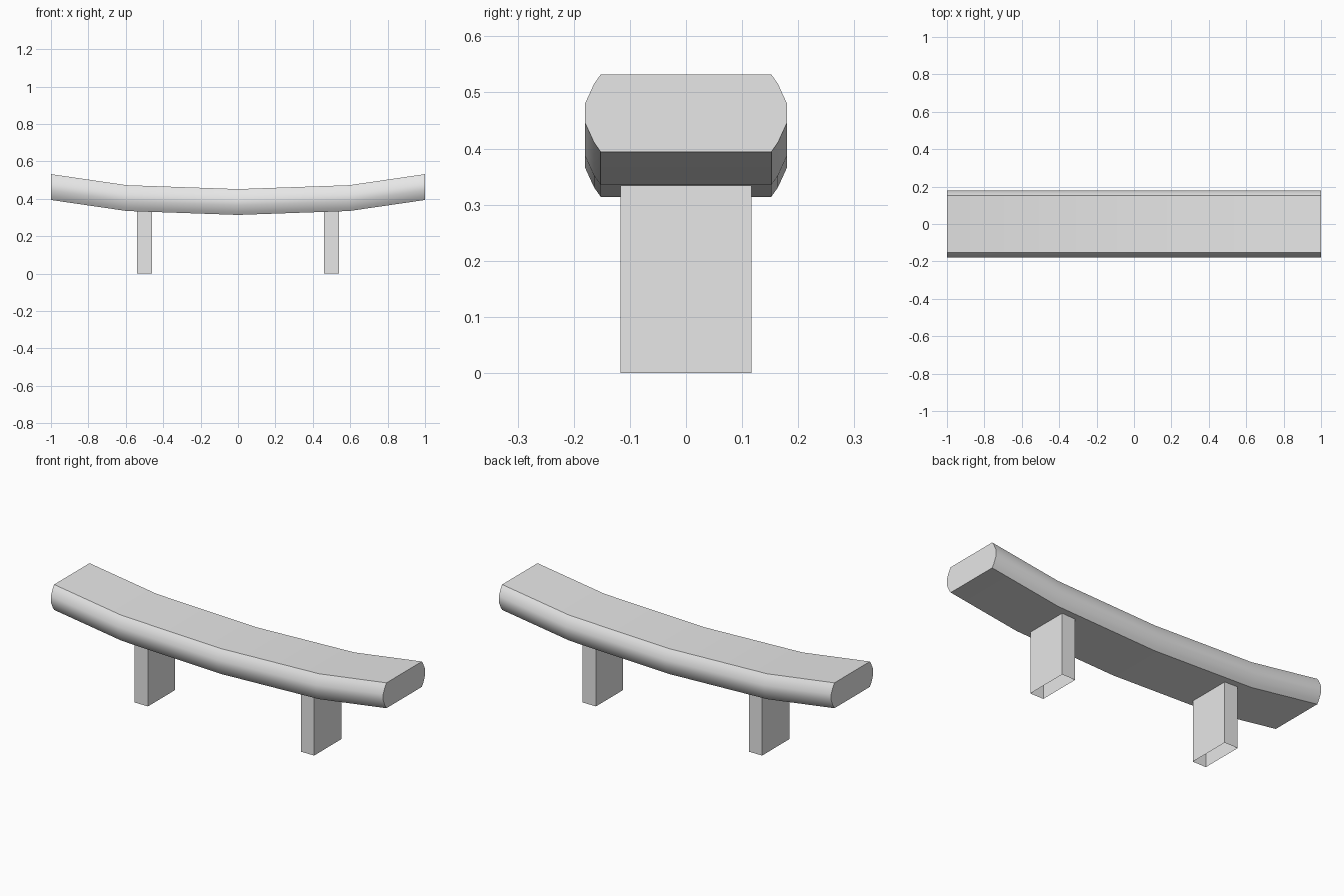
import bpy
import bmesh

cube = bpy.data.objects.get("Cube")
if cube:
    bpy.data.objects.remove(cube, do_unlink=True)

stone = bpy.data.materials.new("pale_grey_stone")
stone.use_nodes = True
GREY = (0.8, 0.8, 0.8, 1.0)
stone.diffuse_color = GREY
stone.node_tree.nodes["Principled BSDF"].inputs["Base Color"].default_value = GREY


def finish(bm, name):
    """Turn a bmesh into a named, coloured object."""
    bmesh.ops.recalc_face_normals(bm, faces=bm.faces)
    mesh = bpy.data.meshes.new(name)
    bm.to_mesh(mesh)
    bm.free()
    mesh.materials.append(stone)
    obj = bpy.data.objects.new(name, mesh)
    bpy.context.collection.objects.link(obj)
    return obj


# Seat: rounded-edge slab section swept along a sagging path
edge = [(0.152, 0.069), (0.164, 0.052), (0.18, 0.017)]
edge += [(y, -z) for y, z in reversed(edge)]
section = edge + [(-y, z) for y, z in reversed(edge)]
path = [(-1, 0.463), (-0.595, 0.404), (0, 0.383), (0.595, 0.404), (1, 0.463)]

bm = bmesh.new()
rings = [[bm.verts.new((x, y, h + z)) for y, z in section] for x, h in path]
count = len(section)
for a, b in zip(rings, rings[1:]):
    for i in range(count):
        j = (i + 1) % count
        bm.faces.new((a[i], a[j], b[j], b[i]))
bm.faces.new(rings[0])
bm.faces.new(rings[-1])
seat = finish(bm, "seat")

bpy.ops.object.select_all(action="DESELECT")
seat.select_set(True)
bpy.context.view_layer.objects.active = seat
bpy.ops.object.shade_smooth_by_angle(angle=0.61)

# Legs: hollow blocks, open underneath
LEG_HEIGHT = 0.335
for name, x in (("left_leg", 0.5), ("right_leg", -0.5)):
    bm = bmesh.new()
    bmesh.ops.create_cube(bm, size=1)
    bmesh.ops.scale(bm, vec=(0.08, 0.234, LEG_HEIGHT), verts=bm.verts)
    bmesh.ops.recalc_face_normals(bm, faces=bm.faces)
    underside = [f for f in bm.faces if f.normal.z < -0.5]
    bmesh.ops.delete(bm, geom=underside, context="FACES_ONLY")
    leg = finish(bm, name)
    leg.location = (x, 0, LEG_HEIGHT / 2)
